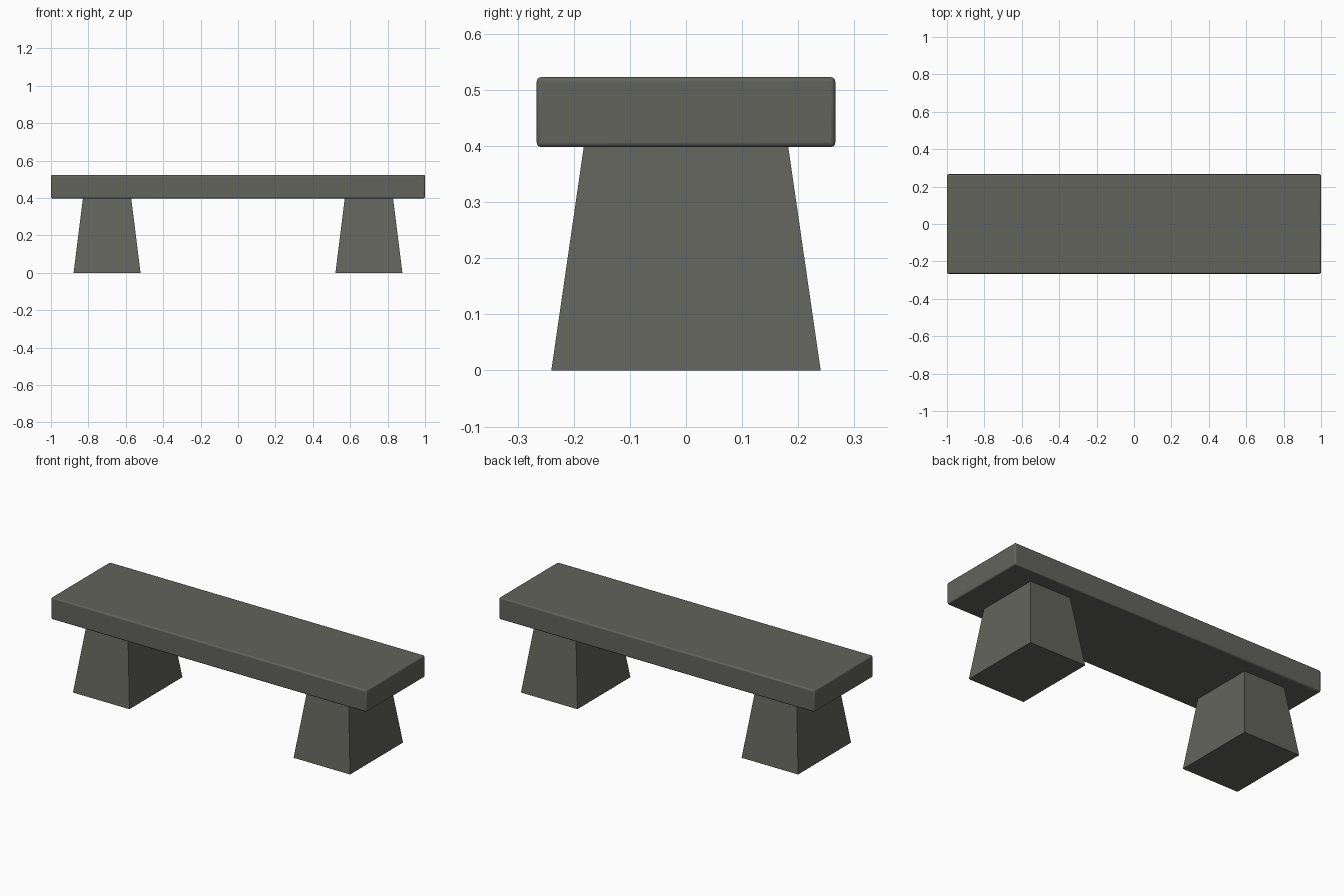
import bpy
import bmesh

cube = bpy.data.objects.get("Cube")
if cube:
    bpy.data.objects.remove(cube, do_unlink=True)

stone = bpy.data.materials.new("dark grey stone")
stone.use_nodes = True
colour = (0.125, 0.125, 0.108, 1)
stone.diffuse_color = colour
stone.node_tree.nodes["Principled BSDF"].inputs["Base Color"].default_value = colour


def block(name, x, z0, z1, bottom, top):
    """Four-sided block between two heights; bottom and top are half sizes (x, y)."""
    bm = bmesh.new()
    bmesh.ops.create_cube(bm, size=2)
    for v in bm.verts:
        half, z = (top, z1) if v.co.z > 0 else (bottom, z0)
        v.co = (v.co.x * half[0], v.co.y * half[1], z)
    mesh = bpy.data.meshes.new(name)
    bm.to_mesh(mesh)
    bm.free()
    mesh.materials.append(stone)
    obj = bpy.data.objects.new(name, mesh)
    obj.location.x = x
    bpy.context.collection.objects.link(obj)
    return obj


# Seat slab with softened edges
seat = block("seat", 0, 0.398, 0.523, (1.0, 0.266), (1.0, 0.266))
bevel = seat.modifiers.new("rounded edges", "BEVEL")
bevel.width = 0.008
bevel.segments = 3
bpy.context.view_layer.objects.active = seat
seat.select_set(True)
bpy.ops.object.shade_smooth_by_angle()

# Tapered legs
for side, x in (("left", 0.7), ("right", -0.7)):
    block(side + "_leg", x, 0, 0.4, (0.179, 0.24), (0.129, 0.182))
